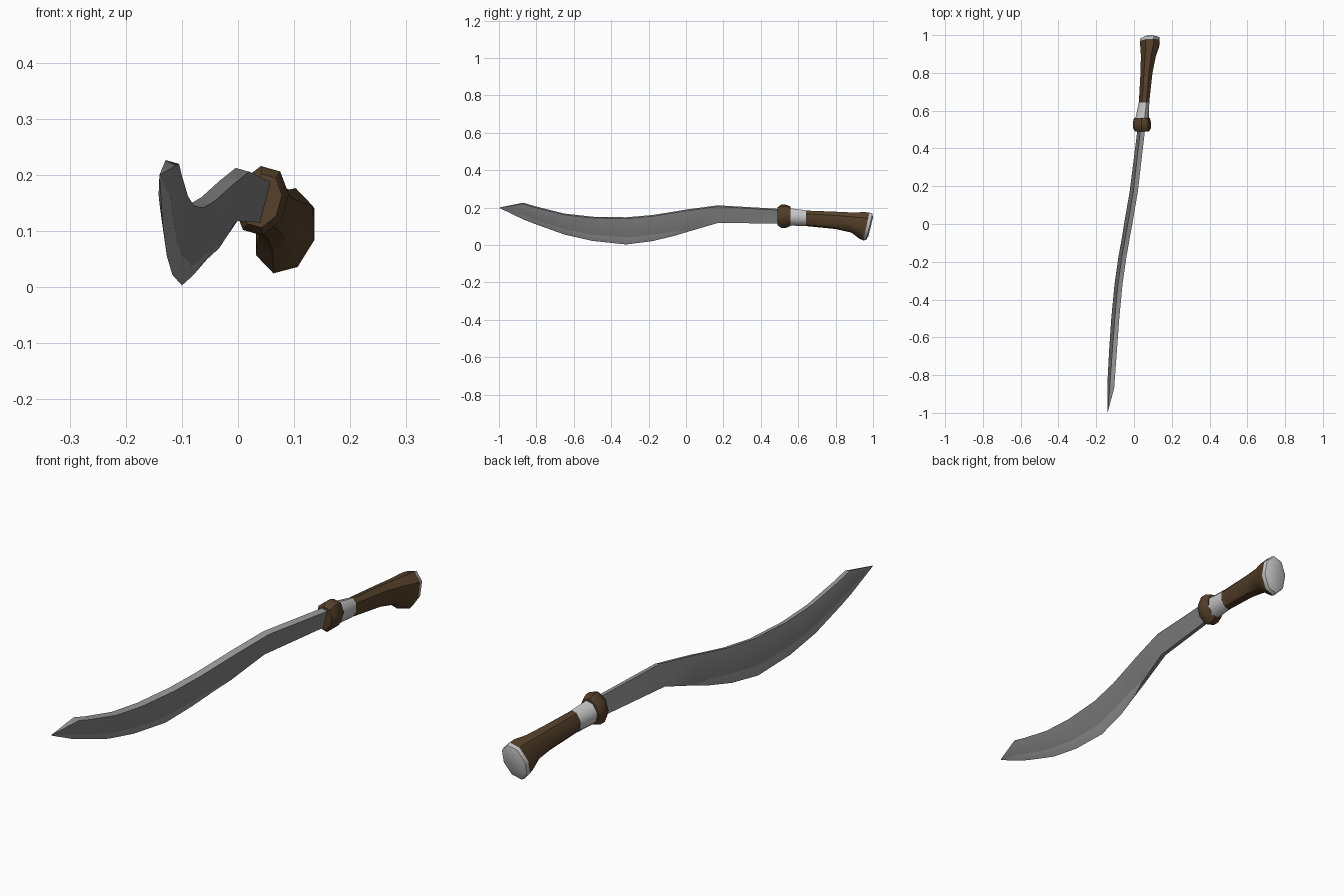
import bpy, bmesh, math
from mathutils import Vector

if "Cube" in bpy.data.objects:
    bpy.data.objects.remove(bpy.data.objects["Cube"])


def material(name, col):
    m = bpy.data.materials.new(name)
    m.diffuse_color = (*col, 1)
    m.use_nodes = True
    m.node_tree.nodes["Principled BSDF"].inputs["Base Color"].default_value = m.diffuse_color
    return m


STEEL = material("dark steel", (0.23, 0.23, 0.23))
EDGE = material("ground steel", (0.32, 0.32, 0.32))
SILVER = material("pale metal", (0.56, 0.56, 0.56))
WOOD = material("brown wood", (0.092, 0.052, 0.023))

# The whole sword leans: "up" of each section tips towards +x
UP = Vector((0.27, 0, 0.963))
SIDE = Vector((0.963, 0, -0.27))


def loft(name, rings, mats, rule=None, angle=30):
    """Skin a list of equal-length rings and cap both ends."""
    bm = bmesh.new()
    rows = [[bm.verts.new(p) for p in r] for r in rings]
    n = len(rows[0])
    for i, (a, b) in enumerate(zip(rows, rows[1:])):
        for k in range(n):
            f = bm.faces.new((a[k], a[(k + 1) % n], b[(k + 1) % n], b[k]))
            if rule:
                f.material_index = rule(i, k)
    bm.faces.new(rows[0])
    bm.faces.new(rows[-1])
    bmesh.ops.remove_doubles(bm, verts=bm.verts, dist=0.0004)
    bmesh.ops.recalc_face_normals(bm, faces=bm.faces)
    me = bpy.data.meshes.new(name)
    bm.to_mesh(me)
    bm.free()
    for m in mats:
        me.materials.append(m)
    ob = bpy.data.objects.new(name, me)
    bpy.context.collection.objects.link(ob)
    bpy.ops.object.select_all(action='DESELECT')
    ob.select_set(True)
    bpy.context.view_layer.objects.active = ob
    bpy.ops.object.shade_smooth_by_angle(angle=math.radians(angle))
    return ob


def octagon(y, x, z, tall, wide, slant=0, turn=0.0):
    """Eight-sided section; slant leans its plane along y."""
    pts = []
    for k in range(8):
        a = math.radians(45 * (k + turn))
        d = UP * tall * math.cos(a) + SIDE * wide * math.sin(a)
        pts.append(Vector((x, y + slant * d.z, z)) + d)
    return pts


# Blade: y, spine x, spine z, edge x, edge z, bevel share, edge half width
stations = [
    (0.53, 0.050, 0.188, 0.033, 0.118, 0.04, 0.0115),
    (0.17, 0.008, 0.209, -0.012, 0.121, 0.04, 0.0115),
    (0.00, -0.021, 0.186, -0.043, 0.070, 0.05, 0.0080),
    (-0.06, -0.032, 0.176, -0.056, 0.050, 0.20, 0.0010),
    (-0.18, -0.053, 0.157, -0.080, 0.021, 0.27, 0.0),
    (-0.32, -0.073, 0.145, -0.100, 0.003, 0.28, 0.0),
    (-0.50, -0.090, 0.148, -0.117, 0.022, 0.28, 0.0),
    (-0.65, -0.101, 0.165, -0.127, 0.056, 0.28, 0.0),
    (-0.80, -0.112, 0.202, -0.134, 0.110, 0.28, 0.0),
    (-0.87, -0.117, 0.223, -0.136, 0.137, 0.28, 0.0),
    (-0.995, -0.139, 0.201, -0.140, 0.197, 0.30, 0.0),
]
rings = []
for y, sx, sz, ex, ez, share, ew in stations:
    s, e = Vector((sx, y, sz)), Vector((ex, y, ez))
    b = e.lerp(s, share)
    t = 0.0125 if y > -0.9 else 0.0005
    w = t * 0.9
    rings.append([s - SIDE * t, s + SIDE * t, b + SIDE * w,
                  e + SIDE * ew, e - SIDE * ew, b - SIDE * w])
# spine and ground bevel are brighter than the flats
loft("blade", rings, [STEEL, EDGE],
     lambda i, k: 1 if k == 0 or (k in (2, 3, 4) and i >= 2) else 0)

# Guard: bevelled eight-sided ring
loft("guard", [octagon(y, 0.042, 0.154, t, w, 0, 0.5) for y, t, w in (
    (0.49, 0.050, 0.035), (0.508, 0.064, 0.047),
    (0.535, 0.064, 0.047), (0.56, 0.053, 0.041))], [WOOD], angle=40)

# Collar between guard and grip
loft("collar", [octagon(0.55, 0.042, 0.151, 0.048, 0.038),
                octagon(0.642, 0.053, 0.143, 0.044, 0.029)], [SILVER], angle=50)

# Grip flaring into the pommel
loft("grip", [octagon(*r) for r in (
    (0.64, 0.053, 0.143, 0.043, 0.028),
    (0.80, 0.066, 0.132, 0.048, 0.033),
    (0.89, 0.076, 0.120, 0.056, 0.041, 0.08),
    (0.94, 0.083, 0.105, 0.074, 0.052, 0.18),
    (0.965, 0.084, 0.099, 0.077, 0.054, 0.23))], [WOOD], angle=40)

# Slightly domed metal cap on the slanted pommel end
loft("pommel_cap", [octagon(*r) for r in (
    (0.964, 0.084, 0.099, 0.0775, 0.0545, 0.23),
    (0.980, 0.084, 0.098, 0.074, 0.052, 0.24),
    (0.988, 0.084, 0.098, 0.050, 0.035, 0.24))], [SILVER], angle=50)
